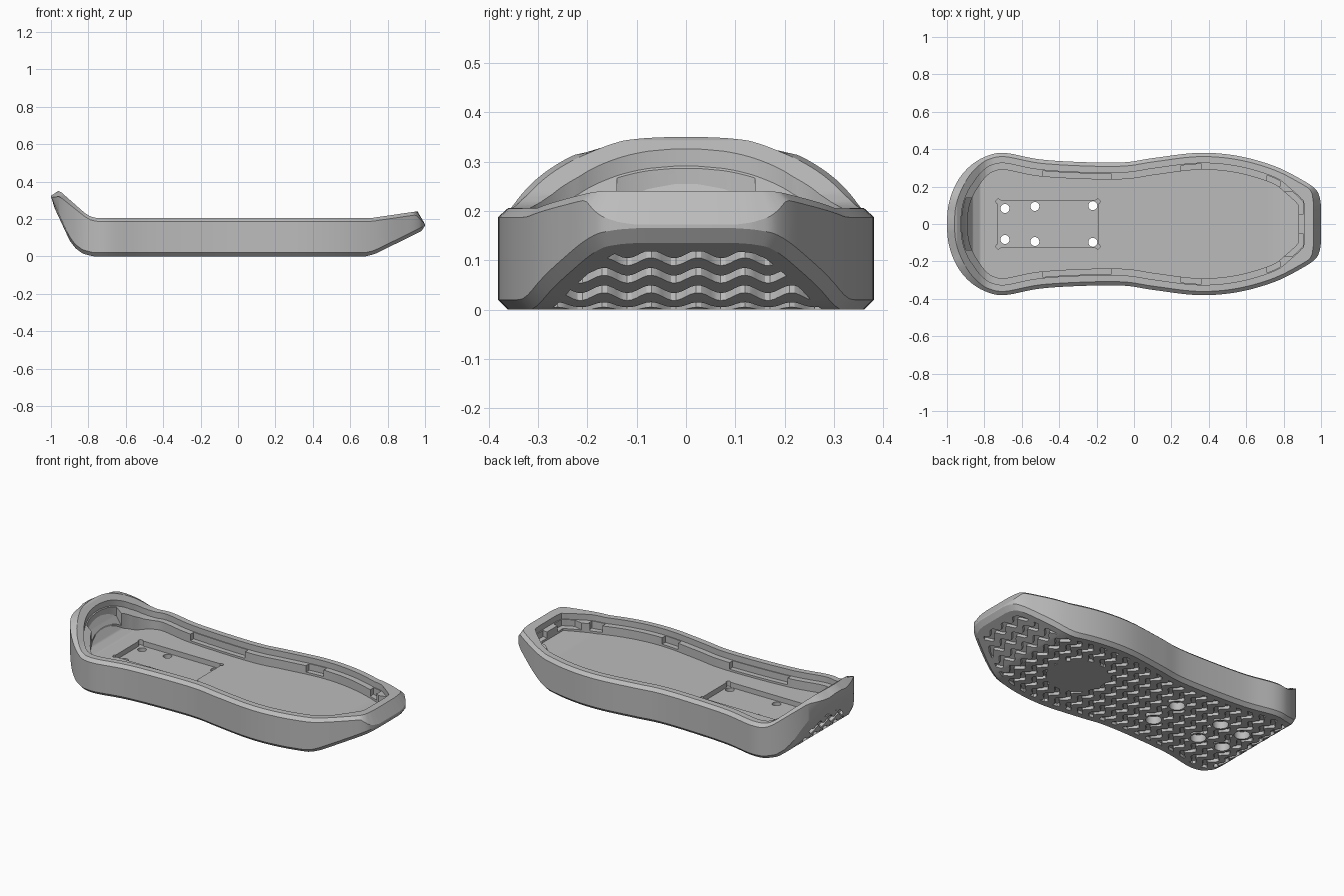
import bpy, bmesh, math
from mathutils import Vector, Matrix

if "Cube" in bpy.data.objects:
    bpy.data.objects.remove(bpy.data.objects["Cube"])

grey = bpy.data.materials.new("plain grey")
grey.use_nodes = True
grey.diffuse_color = (0.5, 0.5, 0.5, 1)
grey.node_tree.nodes["Principled BSDF"].inputs["Base Color"].default_value = (0.5, 0.5, 0.5, 1)

# Half outline in plan, heel to toe, and side heights as (x, z)
OUTLINE = [(-1, .03), (-.992, .1), (-.97, .175), (-.93, .25), (-.87, .315), (-.79, .362),
           (-.69, .38), (-.5, .345), (-.25, .33), (-.05, .33), (.1, .352), (.34, .38),
           (.55, .365), (.75, .31), (.9, .235), (.97, .187), (.992, .145), (1, .1)]
TOP = [(-1, .345), (-.96, .35), (-.945, .343), (-.82, .233), (-.79, .214), (-.76, .206),
       (.71, .205), (.95, .24), (1, .24)]
BOTTOM = [(-1, .3), (-.9, .085), (-.87, .045), (-.83, .015), (-.77, 0),
          (.68, 0), (.73, .012), (1, .145)]
FLOOR = [(-.93, .26), (-.9, .205), (-.86, .145), (-.82, .12), (.75, .12), (.9, .15)]


def height(table, x):
    if x <= table[0][0]:
        return table[0][1]
    for (xa, za), (xb, zb) in zip(table, table[1:]):
        if x <= xb:
            return za + (zb - za) * (x - xa) / (xb - xa)
    return table[-1][1]


def ramp(x, start, end):
    return min(1, max(0, (x - start) / (end - start)))


def smooth_curve(points, steps=6):
    p = [Vector(q) for q in points]
    p = [2 * p[0] - p[1]] + p + [2 * p[-1] - p[-2]]
    out = []
    for a, b, c, d in zip(p, p[1:], p[2:], p[3:]):
        for k in range(steps):
            t = k / steps
            out.append(b + (c - a) * t / 2 + (a - 2.5 * b + 2 * c - d / 2) * t * t
                       + (1.5 * (b - c) + (d - a) / 2) * t ** 3)
    return out + [p[-2]]


EDGE = smooth_curve(OUTLINE)


def inset(i, dist):
    tangent = (EDGE[min(i + 1, len(EDGE) - 1)] - EDGE[max(i - 1, 0)]).normalized()
    return EDGE[i] + Vector((tangent.y, -tangent.x)) * dist


def make(name, bm):
    bmesh.ops.recalc_face_normals(bm, faces=bm.faces)
    if bm.calc_volume(signed=True) < 0:
        bmesh.ops.reverse_faces(bm, faces=bm.faces)
    mesh = bpy.data.meshes.new(name)
    bm.to_mesh(mesh)
    bm.free()
    mesh.materials.append(grey)
    obj = bpy.data.objects.new(name, mesh)
    bpy.context.collection.objects.link(obj)
    return obj


def loft(name, columns):
    """Skin mirrored columns of points, heel to toe, into a closed solid."""
    bm = bmesh.new()
    rings = []
    for col in columns:
        left = [bm.verts.new(v) for v in col]
        right = [bm.verts.new((v[0], -v[1], v[2])) for v in col]
        rings.append(left + right[::-1])
    n = len(rings[0])
    for a, b in zip(rings, rings[1:]):
        for k in range(n):
            j = (k + 1) % n
            bm.faces.new((a[k], a[j], b[j], b[k]))
    for ring in (rings[0], rings[-1]):
        for k in range(n // 2 - 1):
            bm.faces.new((ring[k], ring[k + 1], ring[n - 2 - k], ring[n - 1 - k]))
    return make(name, bm)


def well(name, dist, low, heel=0.0, toe=0.0):
    """Solid within the inset outline from low(x) upward, with extra inset at the ends."""
    cols, last = [], -9
    for i, e in enumerate(EDGE):
        p = inset(i, dist + heel * ramp(-e.x, .8, .92) + toe * ramp(e.x, .8, .95))
        if p.x > last + .002 and p.y > .01:
            cols.append([(p.x, p.y, low(p.x)), (p.x, p.y, .6)])
            last = p.x
    return loft(name, cols)


def boxes(name, bounds):
    bm = bmesh.new()
    for x0, x1, y0, y1, z0, z1 in bounds:
        m = Matrix.Translation(((x0 + x1) / 2, (y0 + y1) / 2, (z0 + z1) / 2))
        bmesh.ops.create_cube(bm, size=1, matrix=m @ Matrix.Diagonal((x1 - x0, y1 - y0, z1 - z0, 1)))
    return make(name, bm)


def cylinders(name, centres, radius, z0, z1):
    bm = bmesh.new()
    for x, y in centres:
        bmesh.ops.create_cone(bm, cap_ends=True, segments=24, radius1=radius, radius2=radius,
                              depth=z1 - z0, matrix=Matrix.Translation((x, y, (z0 + z1) / 2)))
    return make(name, bm)


def combine(target, tool, operation="DIFFERENCE"):
    """Apply a boolean with the first solver that gives a usable result."""
    for solver in ("MANIFOLD", "EXACT"):
        mod = target.modifiers.new("cut", "BOOLEAN")
        mod.operation, mod.object, mod.solver = operation, tool, solver
        graph = bpy.context.evaluated_depsgraph_get()
        mesh = bpy.data.meshes.new_from_object(target.evaluated_get(graph))
        target.modifiers.clear()
        if len(mesh.polygons) and len(mesh.vertices) != len(target.data.vertices):
            target.data = mesh
            break
    bpy.data.objects.remove(tool)


# Chamfered outer body, leaning inward at the heel and toe tips
columns = []
for i, p in enumerate(EDGE):
    toe, heel = ramp(p.x, .95, 1), ramp(-p.x, .8, .95)
    low, high = inset(i, .02), inset(i, .02 + .02 * toe + .02 * heel)
    base = height(BOTTOM, p.x) + .02
    side = height(TOP, p.x) - .018 - .05 * toe - .012 * heel
    columns.append([(low.x, low.y, height(BOTTOM, low.x)), (p.x, p.y, base),
                    (p.x, p.y, max(base + .004, side)),
                    (high.x, high.y, height(TOP, high.x))])
shell = loft("sole_shell", columns)

# Stepped cavity with slots along its ledge
combine(shell, well("ledge_cutter", .055, lambda x: height(TOP, x) - .035, .02, .035))
combine(shell, well("cavity_cutter", .09, lambda x: height(FLOOR, x), .02, .035))
slots = well("slot_cutter", .06, lambda x: height(FLOOR, x) + .012, .02, .035)
spans = [(-1, -.8, -.14, .14, 0, 1)]
for s in (-1, 1):
    spans.append((.8, 1, *sorted((s * .05, s * .17)), 0, 1))
    for x0, x1 in ((-.49, -.12), (.25, .36), (.71, .78)):
        spans.append((x0, x1, *sorted((s * .2, s * .5)), 0, 1))
combine(slots, boxes("slot_spans", spans), "INTERSECT")
combine(shell, slots)

# Wavy tread grooves that follow the underside
path = [Vector(p) for p in BOTTOM]
lengths = [0]
for a, b in zip(path, path[1:]):
    lengths.append(lengths[-1] + (b - a).length)


def under(s):
    k = max(j for j in range(len(path) - 1) if lengths[j] <= s or j == 0)
    d = (path[k + 1] - path[k]).normalized()
    return path[k] + d * (s - lengths[k])


def under_normal(s):
    d = under(s + .03) - under(s - .03)
    return Vector((-d.y, d.x)).normalized()


bm = bmesh.new()
for r in range(int((lengths[-1] - .07) / .08)):
    previous = None
    for k in range(81):
        y = -.4 + k * .01
        mid = .11 + r * .08 + .018 * math.sin(2 * math.pi * y / .095)
        ring = []
        for ds, dn in ((-.02, -.03), (.02, -.03), (.015, .018), (-.015, .018)):
            q = under(mid + ds) + under_normal(mid + ds) * dn
            ring.append(bm.verts.new((q.x, y, q.y)))
        if previous:
            for j in range(4):
                n = (j + 1) % 4
                bm.faces.new((previous[j], previous[n], ring[n], ring[j]))
        if k in (0, 80):
            bm.faces.new(ring)
        previous = ring
tread = make("tread_cutter", bm)
combine(tread, well("tread_area", .055, lambda x: -.1), "INTERSECT")
combine(tread, cylinders("plain_patch", [(.4, 0)], .17, -.2, .5))
HOLES = [(x, s * y) for x, y in ((-.69, .083), (-.53, .094), (-.22, .098)) for s in (-1, 1)]
combine(tread, cylinders("hole_bosses", HOLES, .055, -.2, .5))
combine(shell, tread)

# Plate pocket with rounded corner reliefs, and counterbored bolt holes
combine(shell, boxes("pocket_cutter", [(-.73, -.19, -.125, .125, .09, .3)]))
corners = [(x, y) for x in (-.725, -.195) for y in (-.12, .12)]
combine(shell, cylinders("corner_cutter", corners, .013, .09, .3))
combine(shell, cylinders("hole_cutter", HOLES, .024, -.1, .3))
combine(shell, cylinders("counterbore_cutter", HOLES, .043, -.1, .045))

# Smooth shading with sharp edges kept
bpy.ops.object.select_all(action="DESELECT")
bpy.context.view_layer.objects.active = shell
shell.select_set(True)
bpy.ops.object.shade_smooth_by_angle(angle=math.radians(25))
